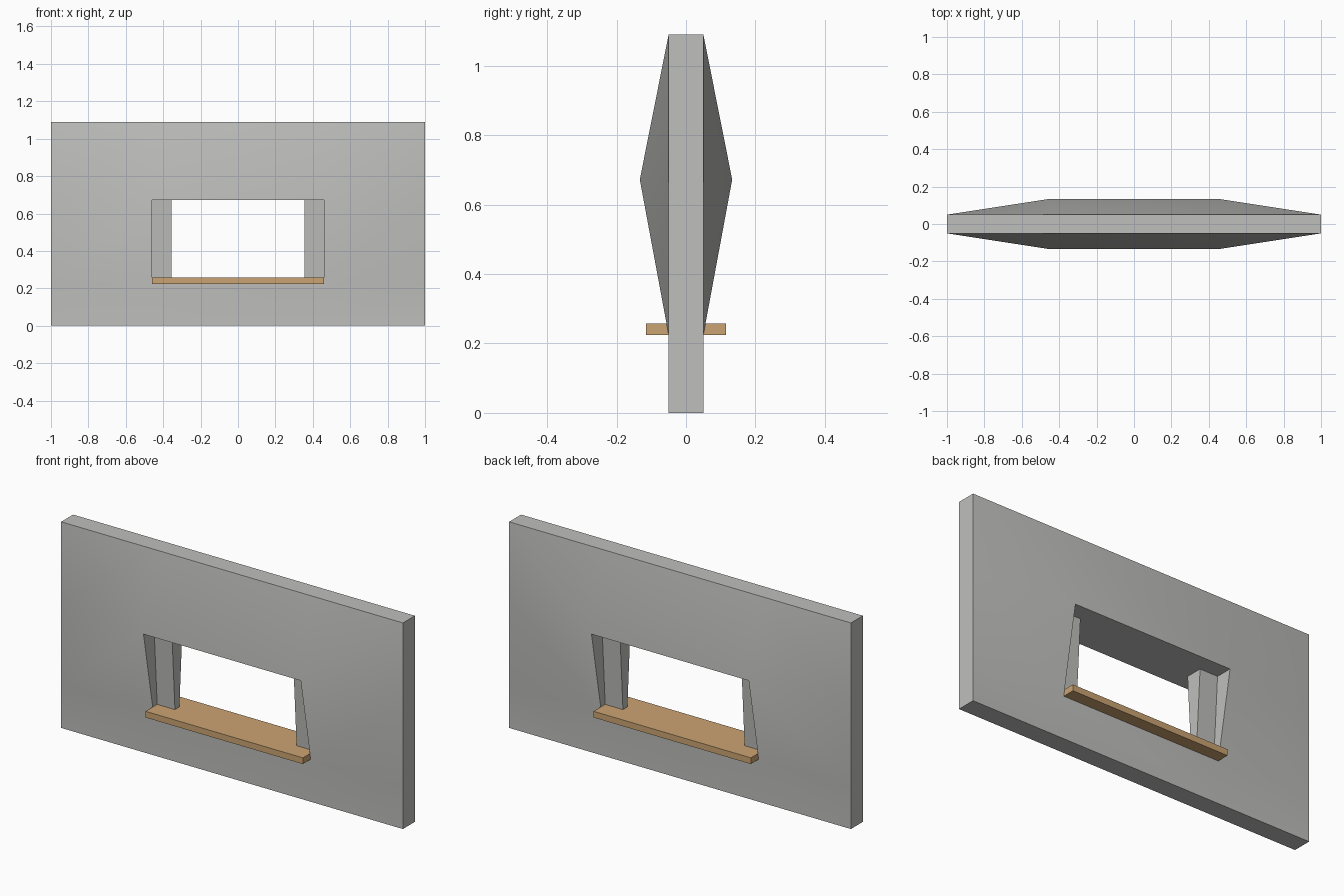
import bpy, bmesh

if "Cube" in bpy.data.objects:
    bpy.data.objects.remove(bpy.data.objects["Cube"])

HX, PX = 0.46, 0.356               # half width of opening, inner edge of posts
Z0, Z1, TOP = 0.224, 0.672, 1.09   # opening bottom, opening top, wall top
EDGE, BULGE = 0.05, 0.133          # half thickness at rim, at opening head


def material(name, col):
    m = bpy.data.materials.new(name)
    m.diffuse_color = (*col, 1)
    m.use_nodes = True
    m.node_tree.nodes["Principled BSDF"].inputs["Base Color"].default_value = m.diffuse_color
    return m


concrete = material("concrete grey", (0.52, 0.52, 0.51))
wood = material("light wood", (0.60, 0.37, 0.17))


def finish(bm, name, mat, smooth=False):
    bmesh.ops.recalc_face_normals(bm, faces=bm.faces)
    me = bpy.data.meshes.new(name)
    bm.to_mesh(me)
    bm.free()
    me.materials.append(mat)
    ob = bpy.data.objects.new(name, me)
    bpy.context.collection.objects.link(ob)
    if smooth:
        bpy.context.view_layer.objects.active = ob
        ob.select_set(True)
        bpy.ops.object.shade_smooth_by_angle(angle=0.5)
        ob.select_set(False)
    return ob


def block(name, mat, x0, x1, z0, z1, y_low, y_high):
    """Box whose half depth changes from bottom to top."""
    bm = bmesh.new()
    bmesh.ops.create_cube(bm, size=1)
    for v in bm.verts:
        up = v.co.z > 0
        depth = y_high if up else y_low
        v.co = (x1 if v.co.x > 0 else x0,
                depth if v.co.y > 0 else -depth,
                z1 if up else z0)
    return finish(bm, name, mat)


# Wall: 3 x 3 grid on each side, open in the middle, pulled out at the head
bm = bmesh.new()
xs, zs = (-1, -HX, HX, 1), (0, Z0, Z1, TOP)
grid = {}
for s in (-1, 1):
    for i, x in enumerate(xs):
        for k, z in enumerate(zs):
            y = BULGE if i in (1, 2) and k == 2 else EDGE
            grid[s, i, k] = bm.verts.new((x, s * y, z))
    for i in range(3):
        for k in range(3):
            if (i, k) != (1, 1):
                bm.faces.new([grid[s, a, b] for a, b in
                              ((i, k), (i + 1, k), (i + 1, k + 1), (i, k + 1))])
# Join both sides around the rim and the opening
for e in [e for e in bm.edges if e.is_boundary and e.verts[0].co.y < 0]:
    a, b = e.verts
    keys = {v: key for key, v in grid.items()}
    ka, kb = keys[a], keys[b]
    bm.faces.new((a, b, grid[1, kb[1], kb[2]], grid[1, ka[1], ka[2]]))
finish(bm, "wall", concrete, smooth=True)

# Tapered posts, a third of the wall depth, at each side of the opening
for side, s in (("left", -1), ("right", 1)):
    x0, x1 = sorted((s * HX, s * PX))
    block(side + "_window_post", concrete, x0, x1, Z0, Z1, EDGE / 3, BULGE / 3)

# Wooden sill running through the opening
block("window_sill", wood, -HX, HX, Z0, 0.257, 0.115, 0.115)
